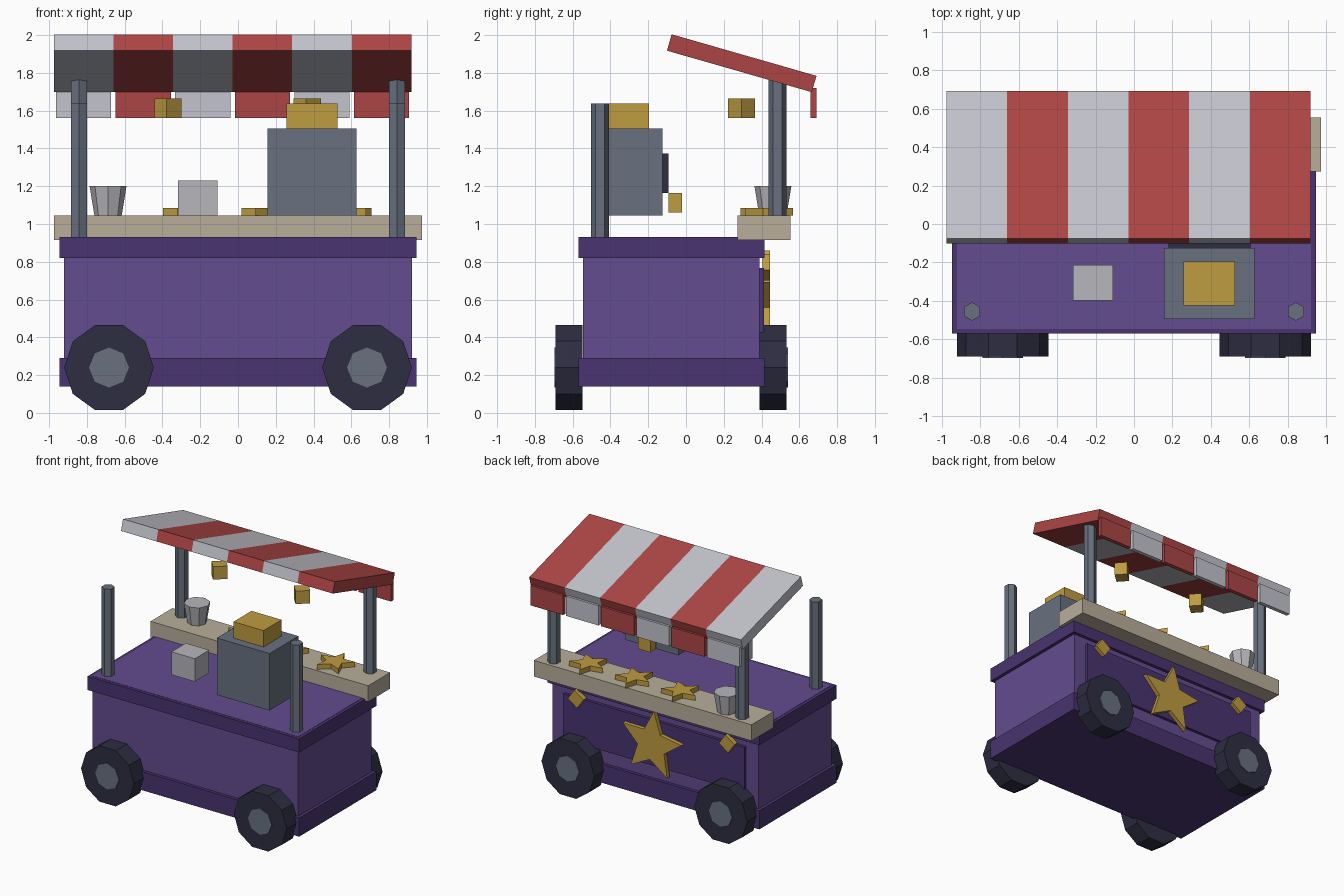
import bpy, bmesh, math
from mathutils import Matrix

if "Cube" in bpy.data.objects:
    bpy.data.objects.remove(bpy.data.objects["Cube"], do_unlink=True)


def material(name, hex_code):
    rgb = [int(hex_code[i:i + 2], 16) / 255 for i in (0, 2, 4)]
    lin = [c / 12.92 if c <= 0.04 else ((c + 0.055) / 1.055) ** 2.4 for c in rgb]
    m = bpy.data.materials.new(name)
    m.use_nodes = True
    m.diffuse_color = (*lin, 1)
    m.node_tree.nodes["Principled BSDF"].inputs["Base Color"].default_value = (*lin, 1)
    return m


PURPLE = material("purple paint", "634C90")
DARK_PURPLE = material("dark purple trim", "483470")
RUBBER = material("dark rubber", "2D2D42")
STEEL = material("steel grey", "68717F")
WOOD = material("pale counter", "B8AE9A")
RED = material("awning red", "AE4545")
WHITE = material("awning white", "C4C5CD")
PAPER = material("paper grey", "B6B6BC")
GOLD = material("gold", "BE9C40")


def finish(name, bm, mat, loc=(0, 0, 0), rot=(0, 0, 0)):
    bmesh.ops.recalc_face_normals(bm, faces=bm.faces)
    mesh = bpy.data.meshes.new(name)
    bm.to_mesh(mesh)
    bm.free()
    mesh.materials.append(mat)
    ob = bpy.data.objects.new(name, mesh)
    ob.location = loc
    ob.rotation_euler = [math.radians(a) for a in rot]
    bpy.context.collection.objects.link(ob)
    return ob


def block(name, mat, center, size, rot=(0, 0, 0)):
    bm = bmesh.new()
    bmesh.ops.create_cube(bm, size=1, matrix=Matrix.Diagonal((*size, 1)))
    return finish(name, bm, mat, center, rot)


def box(name, mat, x, y, z):
    """Axis-aligned block from (low, high) ranges."""
    ranges = (x, y, z)
    return block(name, mat, [(a + b) / 2 for a, b in ranges], [b - a for a, b in ranges])


def prism(name, mat, sides, r1, r2, depth, center, rot=(0, 0, 0), turn=0):
    """Cylinder or taper along local z."""
    bm = bmesh.new()
    bmesh.ops.create_cone(bm, cap_ends=True, segments=sides, radius1=r1, radius2=r2,
                          depth=depth, matrix=Matrix.Rotation(math.radians(turn), 4, "Z"))
    return finish(name, bm, mat, center, rot)


def star(name, mat, radius, depth, center, rot=(0, 0, 0), inner=0.45):
    """Five-pointed plate with a tip along local +y."""
    bm = bmesh.new()
    verts = []
    for i in range(10):
        r = radius if i % 2 == 0 else radius * inner
        a = math.pi / 2 + i * math.pi / 5
        verts.append(bm.verts.new((r * math.cos(a), r * math.sin(a), -depth / 2)))
    face = bm.faces.new(verts)
    top = bmesh.ops.extrude_face_region(bm, geom=[face])["geom"]
    bmesh.ops.translate(bm, vec=(0, 0, depth),
                        verts=[v for v in top if isinstance(v, bmesh.types.BMVert)])
    return finish(name, bm, mat, center, rot)


# Cart body with its trim bands and rear panel
box("body", PURPLE, (-0.92, 0.92), (-0.545, 0.39), (0.15, 0.932))
for label, z in (("lower", (0.14, 0.29)), ("upper", (0.82, 0.93))):
    box(label + "_trim", DARK_PURPLE, (-0.946, 0.946), (-0.57, 0.415), z)
box("rear_panel", DARK_PURPLE, (-0.81, 0.81), (0.38, 0.413), (0.40, 0.767))

# Emblems on the rear panel
star("rear_star", GOLD, 0.277, 0.035, (0, 0.428, 0.585), (90, 5, 180))
for s in (-1, 1):
    block("rear_diamond", GOLD, (0.675 * s, 0.425, 0.77), (0.1, 0.04, 0.1), (0, 55, 0))

# Wheels and hubs
for x in (-0.683, 0.683):
    for label, y, hub_y in (("front", -0.619, -0.622), ("rear", 0.46, 0.465)):
        prism(label + "_wheel", RUBBER, 10, 0.237, 0.237, 0.143, (x, y, 0.24), (90, 0, 0), 90)
        prism(label + "_hub", STEEL, 8, 0.106, 0.106, 0.15, (x, hub_y, 0.24), (90, 0, 0))

# Posts: short at the front, tall under the awning
for x in (-0.842, 0.842):
    for label, y, top in (("front", -0.455, 1.637), ("rear", 0.484, 1.762)):
        prism(label + "_post", STEEL, 6, 0.048, 0.048, top - 0.92, (x, y, (top + 0.92) / 2))

# Serving counter with stars and a cup
box("counter", WOOD, (-0.973, 0.973), (0.273, 0.553), (0.915, 1.045))
for x in (-0.25, 0.163, 0.575):
    star("counter_star", GOLD, 0.148, 0.04, (x, 0.42, 1.066), (0, 0, 8))
prism("cup", PAPER, 8, 0.072, 0.098, 0.158, (-0.688, 0.46, 1.123))

# Striped awning with hanging flaps
stripe = 0.3155
for i in range(6):
    x = -0.975 + stripe * (i + 0.5)
    mat = RED if i % 2 else WHITE
    block("awning_stripe", mat, (x, 0.295, 1.851), (stripe, 0.798, 0.09), (-16, 0, 0))
    box("awning_flap", mat, (x - 0.146, x + 0.146), (0.659, 0.691), (1.56, 1.72))

# Hanging lanterns
for x in (-0.371, 0.367):
    block("lantern", GOLD, (x, 0.294, 1.612), (0.108, 0.096, 0.104), (0, 0, 42))

# Machine with lid, window and spout
box("machine", STEEL, (0.156, 0.627), (-0.493, -0.124), (1.045, 1.505))
box("machine_lid", GOLD, (0.257, 0.526), (-0.424, -0.195), (1.505, 1.637))
box("machine_window", RUBBER, (0.18, 0.607), (-0.13, -0.093), (1.163, 1.373))
box("machine_spout", GOLD, (0.335, 0.445), (-0.093, -0.022), (1.06, 1.165))

# Carton beside the machine
box("carton", PAPER, (-0.317, -0.108), (-0.397, -0.213), (1.045, 1.23))
